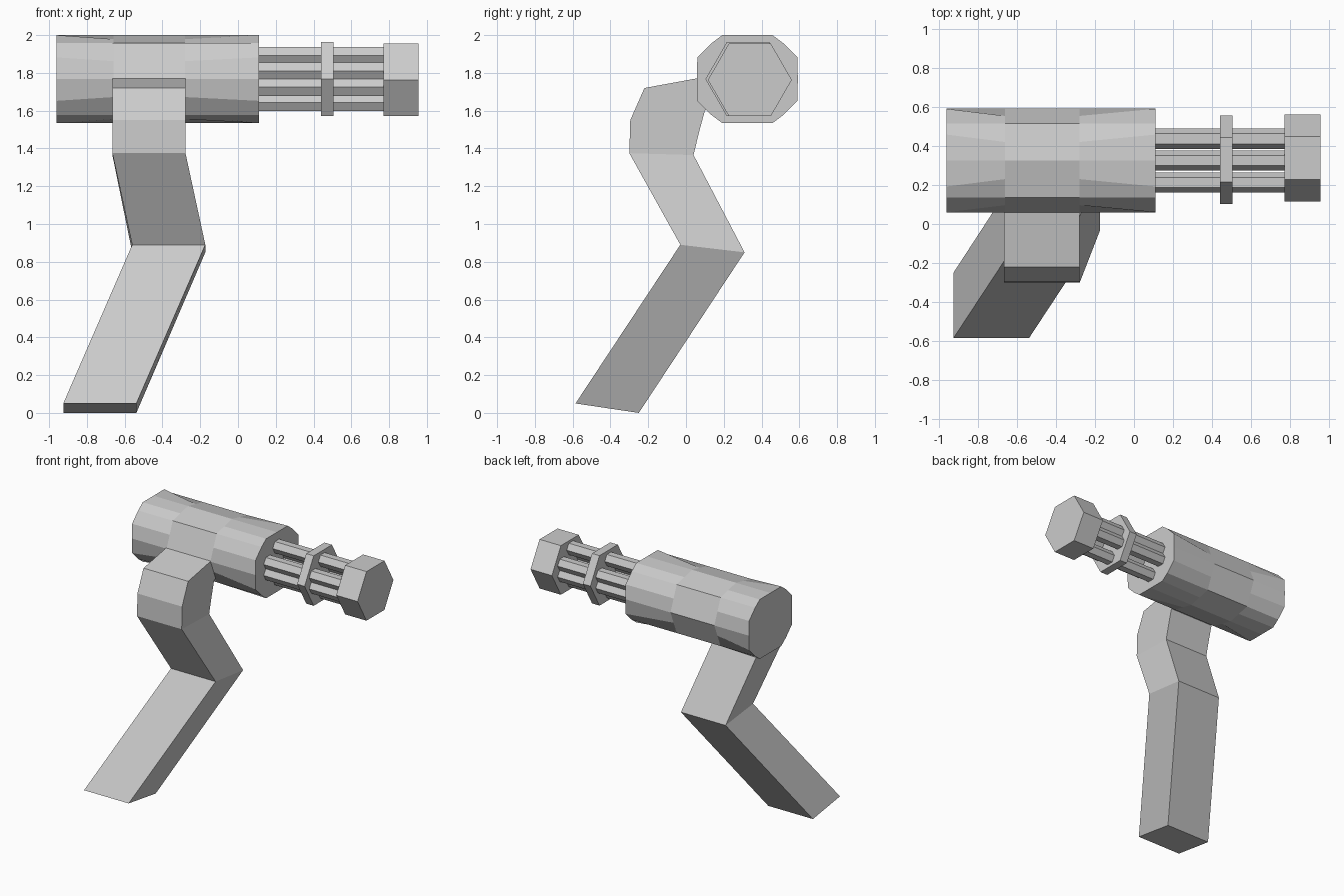
import bpy
import bmesh
import math

if "Cube" in bpy.data.objects:
    bpy.data.objects.remove(bpy.data.objects["Cube"], do_unlink=True)

# One plain grey for the whole model
grey = bpy.data.materials.new("plain_grey")
grey.use_nodes = True
colour = (0.6, 0.6, 0.6, 1)
grey.diffuse_color = colour
grey.node_tree.nodes["Principled BSDF"].inputs["Base Color"].default_value = colour

AXIS_Y, AXIS_Z = 0.325, 1.767


def loft(name, rings):
    """Skin a list of matching point rings and cap both ends."""
    bm = bmesh.new()
    rows = [[bm.verts.new(p) for p in ring] for ring in rings]
    n = len(rows[0])
    for a, b in zip(rows, rows[1:]):
        for i in range(n):
            j = (i + 1) % n
            bm.faces.new((a[i], a[j], b[j], b[i]))
    bm.faces.new(rows[0])
    bm.faces.new(rows[-1])
    bmesh.ops.recalc_face_normals(bm, faces=bm.faces)
    mesh = bpy.data.meshes.new(name)
    bm.to_mesh(mesh)
    bm.free()
    mesh.materials.append(grey)
    obj = bpy.data.objects.new(name, mesh)
    bpy.context.collection.objects.link(obj)
    return obj


def hex_ring(x, radius, y, z):
    return [(x, y + radius * math.cos(k * math.pi / 3),
             z + radius * math.sin(k * math.pi / 3)) for k in range(6)]


def hex_prism(name, x0, x1, radius, dy=0, dz=0):
    y, z = AXIS_Y + dy, AXIS_Z + dz
    return loft(name, [hex_ring(x0, radius, y, z), hex_ring(x1, radius, y, z)])


# Housing: an eight-sided waist turning into corner-cut ends
def housing_ring(x, flared):
    main = [(0.267, 0), (0.19, 0.19), (0, 0.233), (-0.19, 0.19),
            (-0.267, 0), (-0.19, -0.19), (0, -0.233), (0.19, -0.19)]
    ring = []
    for i, (y, z) in enumerate(main):
        y2, z2 = main[(i + 1) % 8]
        ring.append((y, z))
        my, mz = (y + y2) / 2, (z + z2) / 2
        if flared:
            side = abs(my) > abs(mz)
            my = math.copysign(0.265 if side else 0.133, my)
            mz = math.copysign(0.115 if side else 0.233, mz)
        ring.append((my, mz))
    return [(x, AXIS_Y + y, AXIS_Z + z) for y, z in ring]


loft("housing", [housing_ring(x, flared) for x, flared in
                 ((-0.96, True), (-0.66, False), (-0.28, False), (0.11, True))])

# Cluster of six barrels
offsets = [(0, s * 0.125) for s in (-1, 1)]
offsets += [(a * 0.112, b * 0.043) for a in (-1, 1) for b in (-1, 1)]
for dy, dz in offsets:
    hex_prism("barrel", 0.05, 0.8, 0.052, dy, dz)

# Clamp ring and muzzle block
hex_prism("barrel_clamp", 0.44, 0.505, 0.226, 0.004)
hex_prism("muzzle_block", 0.77, 0.955, 0.222, 0.013, -0.004)

# Bent arm: left edge x, then front and back edge (y, z) of each section
sections = [
    (-0.665, (0.2, 1.797), (0.25, 1.7)),
    (-0.665, (-0.22, 1.72), (0.1, 1.6)),
    (-0.665, (-0.295, 1.55), (0.07, 1.49)),
    (-0.665, (-0.3, 1.375), (0.04, 1.365)),
    (-0.56, (-0.03, 0.89), (0.31, 0.85)),
    (-0.925, (-0.585, 0.05), (-0.25, 0)),
]
WIDTH = 0.387
loft("arm", [[(x, *front), (x + WIDTH, *front), (x + WIDTH, *back), (x, *back)]
             for x, front, back in sections])
